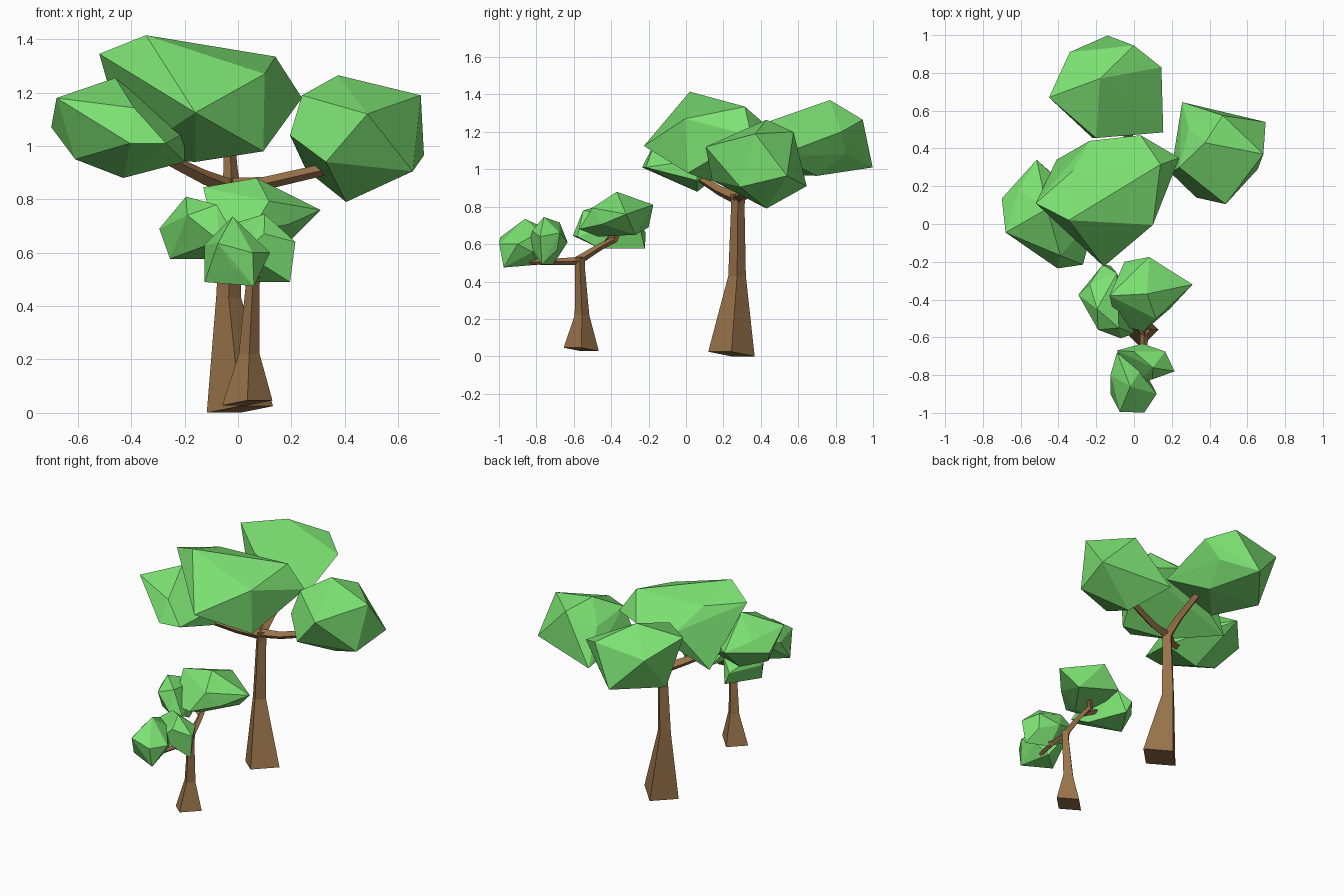
import bpy, bmesh, math
from mathutils import Vector


def material(name, color):
    m = bpy.data.materials.new(name)
    m.diffuse_color = (*color, 1)
    return m


LEAF = material("leaf green", (0.2, 0.75, 0.168))
BARK = material("bark brown", (0.315, 0.17, 0.069))


def finish(bm, name, mat):
    bmesh.ops.recalc_face_normals(bm, faces=bm.faces)
    me = bpy.data.meshes.new(name)
    bm.to_mesh(me)
    bm.free()
    me.materials.append(mat)
    ob = bpy.data.objects.new(name, me)
    bpy.context.collection.objects.link(ob)


def foliage(name, centre, radii, *pulls):
    """Faceted ball: nearest corners are pulled to given points, then hulled."""
    bm = bmesh.new()
    bmesh.ops.create_icosphere(bm, subdivisions=1, radius=1)
    c, r = Vector(centre), Vector(radii)
    free = [v.co.copy() for v in bm.verts]
    corners = []
    for p in pulls:
        local = Vector([(p[i] - c[i]) / r[i] for i in range(3)])
        if free:
            free.remove(max(free, key=lambda q: q.normalized().dot(local.normalized())))
        corners.append(local)
    corners += [q * 0.88 for q in free]
    bm.clear()
    for q in corners:
        bm.verts.new(c + q * r)
    bmesh.ops.convex_hull(bm, input=list(bm.verts))
    loose = [v for v in bm.verts if not v.link_faces]
    bmesh.ops.delete(bm, geom=loose, context='VERTS')
    finish(bm, name, LEAF)


def limb(name, *stations, upright=False):
    """Four-sided tapering limb through (x, y, z, radius) stations."""
    bm = bmesh.new()
    rings = []
    pts = [Vector(s[:3]) for s in stations]
    for i, s in enumerate(stations):
        a, b = Vector((1, 0, 0)), Vector((0, 1, 0))
        if upright and i == 0:  # slightly tilted foot
            a, b = Vector((1, 0, 0.1)), Vector((0, 1, -0.1))
        elif not upright:
            d = (pts[min(i + 1, len(pts) - 1)] - pts[max(i - 1, 0)]).normalized()
            a = d.cross(Vector((0, 0, 1))).normalized()
            b = d.cross(a)
        ring = []
        for k in range(4):
            t = k * math.pi / 2
            ring.append(bm.verts.new(pts[i] + (a * math.cos(t) + b * math.sin(t)) * s[3]))
        rings.append(ring)
    for lo, hi in zip(rings, rings[1:]):
        for k in range(4):
            j = (k + 1) % 4
            bm.faces.new((lo[k], lo[j], hi[j], hi[k]))
    bm.faces.new(rings[0])
    bm.faces.new(rings[-1])
    finish(bm, name, BARK)


# Large tree: trunk and branches
limb("large_trunk", (.007, .243, .0125, .124), (-.035, .273, .43, .047),
     (-.025, .277, .8, .036), (-.022, .277, .865, .04), upright=True)
limb("large_branch_left", (-.02, .28, .84, .034), (-.13, .18, .885, .027), (-.32, .03, .98, .02))
limb("large_branch_right", (-.03, .275, .85, .03), (.1, .3, .86, .024), (.36, .37, .92, .022))
limb("large_branch_back", (-.025, .27, .84, .034), (-.028, .38, .92, .026), (-.035, .6, 1.04, .022))

# Large tree: leaf masses
foliage("large_foliage_centre", (-.14, .13, 1.18), (.36, .33, .23),
        (-.52, .11, 1.345), (-.345, .02, 1.415), (.14, .315, 1.335),
        (.24, .35, 1.18), (-.16, -.225, 1.125), (.1, -.005, 1.27),
        (.095, .01, .98), (-.16, .12, .94), (.035, .47, 1.2),
        (-.235, .44, 1.2), (-.41, .34, .96), (-.325, .28, 1.335))
foliage("large_foliage_left", (-.45, .05, 1.07), (.25, .29, .185),
        (-.68, -.045, 1.18), (-.70, .135, 1.07), (-.46, .08, 1.255),
        (-.405, -.235, 1.01), (-.27, -.215, 1.01), (-.515, .34, 1.1),
        (-.43, .06, .88), (-.61, .02, .95), (-.2, .06, .94), (-.2, .05, 1.05))
foliage("large_foliage_back", (-.14, .73, 1.16), (.3, .27, .2),
        (-.18, .77, 1.37), (0, .945, 1.265), (-.14, .998, 1.01),
        (.145, .83, 1.2), (.155, .485, 1.07), (-.45, .67, 1.31),
        (-.36, .72, .98), (-.34, .91, 1.22), (-.22, .455, .975),
        (-.2, .455, 1.26), (0, .7, .965))
foliage("large_foliage_right", (.45, .38, 1.03), (.25, .27, .23),
        (.375, .43, 1.265), (.47, .575, 1.2), (.685, .37, 1.19),
        (.697, .54, .965), (.655, .29, .905), (.485, .105, 1.12),
        (.33, .14, .94), (.405, .43, .79), (.255, .645, .91),
        (.24, .3, 1.19), (.195, .27, 1.04))

# Small tree: trunk and branches
limb("small_trunk", (.035, -.56, .037, .094), (.042, -.556, .22, .039),
     (.055, -.567, .48, .026), (.055, -.567, .53, .03), upright=True)
limb("small_branch_front", (.055, -.56, .51, .022), (.05, -.7, .505, .018), (.01, -.89, .505, .012))
limb("small_branch_front_fork", (.05, -.68, .505, .017), (.08, -.75, .52, .014), (.11, -.77, .56, .01))
limb("small_branch_back", (.055, -.58, .51, .024), (.04, -.46, .585, .019),
     (.02, -.38, .625, .018), (.08, -.34, .72, .014))
limb("small_branch_back_fork", (.03, -.43, .6, .018), (-.08, -.4, .65, .013))

# Small tree: leaf masses
foliage("small_foliage_back_right", (.07, -.36, .75), (.19, .19, .11),
        (.07, -.37, .88), (-.13, -.38, .845), (.31, -.32, .76),
        (.05, -.57, .68), (.08, -.175, .81), (-.05, -.2, .69),
        (.2, -.27, .65), (-.09, -.53, .67), (.06, -.47, .64))
foliage("small_foliage_back_left", (-.13, -.41, .69), (.165, .2, .12),
        (-.295, -.375, .69), (-.195, -.45, .81), (-.255, -.42, .577),
        (-.165, -.215, .66), (-.19, -.56, .74), (0, -.58, .64),
        (-.125, -.22, .577), (-.07, -.605, .645), (-.08, -.55, .78), (-.03, -.46, .577))
foliage("small_foliage_front", (0, -.88, .61), (.125, .13, .135),
        (-.125, -.8, .63), (-.075, -.995, .635), (.055, -.998, .6),
        (.12, -.9, .6), (-.02, -.86, .735), (-.125, -.9, .49),
        (.06, -.975, .475), (-.09, -.68, .65), (0, -.79, .49))
foliage("small_foliage_front_right", (.06, -.74, .62), (.155, .11, .13),
        (.215, -.78, .64), (.165, -.675, .66), (.045, -.633, .61),
        (-.09, -.67, .65), (.1, -.76, .745), (.195, -.77, .49),
        (.06, -.71, .49), (.02, -.84, .6), (0, -.675, .715))
